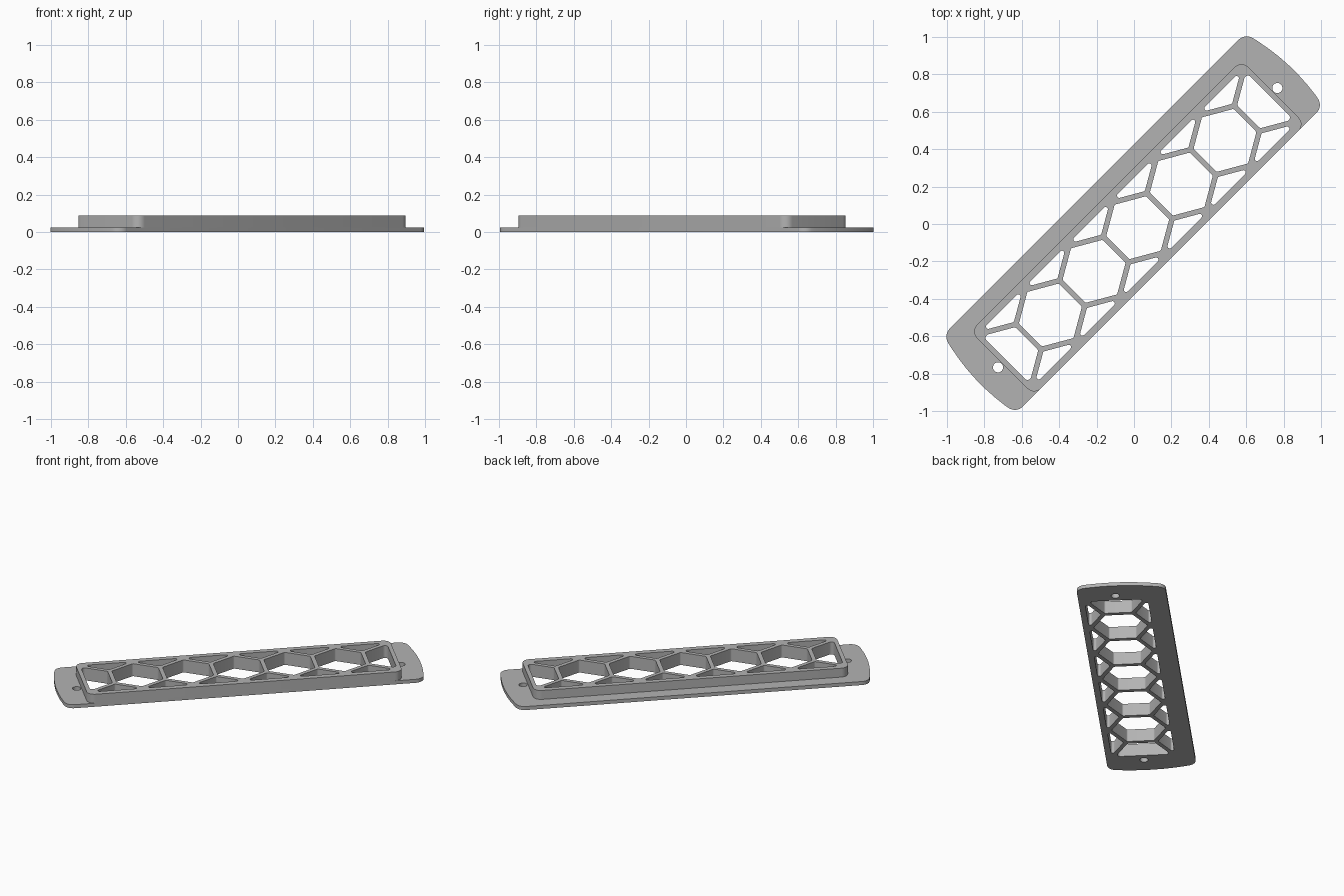
import bpy, math
from mathutils import Vector

if "Cube" in bpy.data.objects:
    bpy.data.objects.remove(bpy.data.objects["Cube"])

V0 = -0.028          # cross-wise centre line of the grille
PITCH = 0.33         # hexagon spacing
STRUT = 0.028        # strut thickness
FLANGE_Z, TOP_Z = 0.025, 0.088

grey = bpy.data.materials.new("light grey")
grey.diffuse_color = (0.45, 0.45, 0.45, 1)
grey.use_nodes = True
grey.node_tree.nodes["Principled BSDF"].inputs["Base Color"].default_value = grey.diffuse_color


def rounded(points, radii, steps=6):
    """Polygon with each corner replaced by an arc of the given radius."""
    out, n = [], len(points)
    for i, r in enumerate(radii):
        p = Vector(points[i])
        if r == 0:
            out.append(p)
            continue
        a = (Vector(points[i - 1]) - p).normalized()
        b = (Vector(points[(i + 1) % n]) - p).normalized()
        half = a.angle(b) / 2
        centre = p + (a + b).normalized() * (r / math.sin(half))
        start = p + a * (r / math.tan(half)) - centre
        end = p + b * (r / math.tan(half)) - centre
        sweep = math.pi - 2 * half
        for k in range(steps + 1):
            t = k / steps
            out.append(centre + (start * math.sin((1 - t) * sweep)
                                 + end * math.sin(t * sweep)) / math.sin(sweep))
    return out


def plate(name, loops, z0, z1):
    """Flat plate with holes, extruded from z0 to z1 and turned to the diagonal."""
    curve = bpy.data.curves.new(name, 'CURVE')
    curve.dimensions = '2D'
    curve.fill_mode = 'BOTH'
    curve.extrude = (z1 - z0) / 2
    for loop in loops:
        s = curve.splines.new('POLY')
        s.points.add(len(loop) - 1)
        for pt, co in zip(s.points, loop):
            pt.co = (co[0], co[1], 0, 1)
        s.use_cyclic_u = True
    obj = bpy.data.objects.new(name, curve)
    bpy.context.collection.objects.link(obj)
    obj.location.z = (z0 + z1) / 2
    obj.rotation_euler.z = math.pi / 4
    bpy.ops.object.select_all(action='DESELECT')
    obj.select_set(True)
    bpy.context.view_layer.objects.active = obj
    bpy.ops.object.convert(target='MESH')
    obj = bpy.context.object
    obj.data.materials.clear()
    obj.data.materials.append(grey)
    bpy.ops.object.mode_set(mode='EDIT')
    bpy.ops.mesh.select_all(action='SELECT')
    bpy.ops.mesh.remove_doubles(threshold=0.0001)
    bpy.ops.mesh.normals_make_consistent(inside=False)
    bpy.ops.object.mode_set(mode='OBJECT')
    bpy.ops.object.shade_smooth_by_angle(angle=math.radians(30))
    return obj


# Honeycomb openings: full hexagons, edge triangles and half hexagons at the ends
cells = []
side = PITCH / math.sqrt(3)
apothem = PITCH / 2 - STRUT / 2
corner = apothem * 2 / math.sqrt(3)
half_w, half_l, r = 0.203, 0.998, 0.012
for i in range(-2, 3):
    pts = [(i * PITCH + corner * math.sin(k * math.pi / 3),
            V0 + corner * math.cos(k * math.pi / 3)) for k in range(6)]
    cells.append(rounded(pts, [r] * 6))
tip = 1.5 * side - corner
for i in range(-3, 3):
    u = (i + 0.5) * PITCH
    w = (half_w - tip) * math.sqrt(3)
    for s in (-1, 1):
        pts = [(u, V0 + s * tip), (u + w, V0 + s * half_w), (u - w, V0 + s * half_w)]
        cells.append(rounded(pts, [r] * 3))
inner = 3 * PITCH - apothem
spread = corner / 2 + (half_l - inner) / math.sqrt(3)
for s in (-1, 1):
    pts = [(s * inner, V0 - corner / 2), (s * half_l, V0 - spread),
           (s * half_l, V0 + spread), (s * inner, V0 + corner / 2)]
    cells.append(rounded(pts, [r, 0.02, 0.02, r]))

# Flange outline: straight sides, bowed ends, rounded corners
low, high, R = -0.270, 0.301, 1.186
right_end = []
for k in range(9):
    v = low + (high - low) * k / 8
    right_end.append((math.sqrt(R * R - (v - V0) ** 2), v))
outline = right_end + [(-u, v) for u, v in reversed(right_end)]
radii = [0.06 if k in (0, 8, 9, 17) else 0 for k in range(18)]
flange = rounded(outline, radii, 8)

# Screw holes, one at each end
screws = [[(s * 1.056 + 0.027 * math.cos(a * math.pi / 12),
            V0 + 0.027 * math.sin(a * math.pi / 12)) for a in range(24)]
          for s in (-1, 1)]
plate("flange", [flange] + cells + screws, 0, FLANGE_Z)

# Raised grille body, flush with the flange on one long side
L, top = 1.025, 0.212
body = rounded([(-L, low), (L, low), (L, top), (-L, top)], [0.05] * 4, 8)
plate("grille_body", [body] + cells, FLANGE_Z, TOP_Z)
